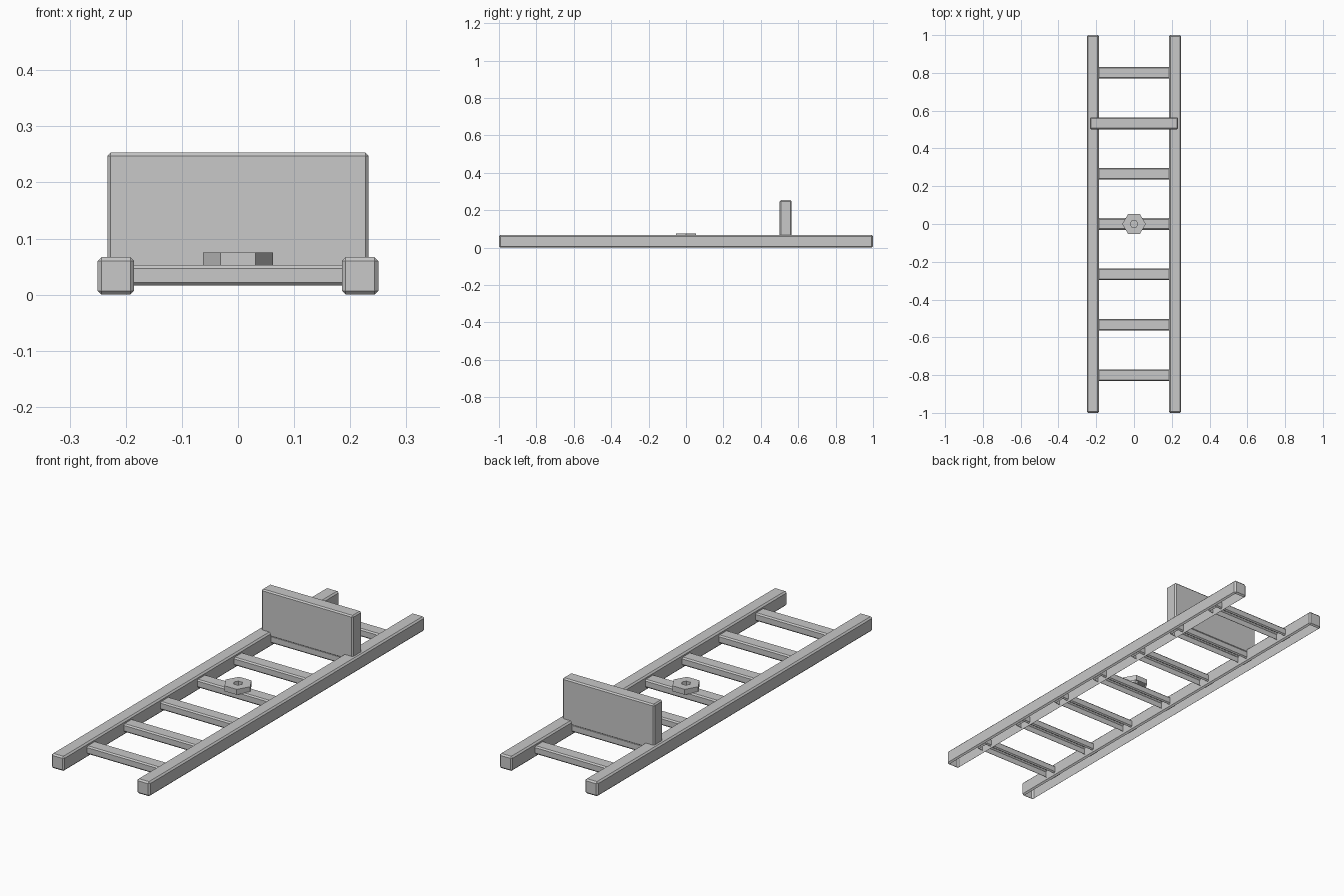
import bpy, bmesh, math

if "Cube" in bpy.data.objects:
    bpy.data.objects.remove(bpy.data.objects["Cube"])

grey = bpy.data.materials.new("plain grey")
grey.diffuse_color = (0.58, 0.58, 0.58, 1)
grey.use_nodes = True
grey.node_tree.nodes["Principled BSDF"].inputs["Base Color"].default_value = grey.diffuse_color


def finish(name, bm):
    mesh = bpy.data.meshes.new(name)
    bm.to_mesh(mesh)
    bm.free()
    mesh.materials.append(grey)
    obj = bpy.data.objects.new(name, mesh)
    bpy.context.collection.objects.link(obj)
    return obj


def beam(name, lo, hi, chamfer):
    """Chamfered box with an open underside."""
    bm = bmesh.new()
    bmesh.ops.create_cube(bm, size=1)
    for v in bm.verts:
        v.co = [(a + b) / 2 + c * (b - a) for a, b, c in zip(lo, hi, v.co)]
    bmesh.ops.bevel(bm, geom=bm.edges[:], offset=chamfer, segments=1,
                    affect='EDGES', profile=0.5)
    bm.normal_update()
    under = [f for f in bm.faces if f.normal.z < -0.95]
    bmesh.ops.delete(bm, geom=under, context='FACES')
    return finish(name, bm)


# Two long side rails
for side, x in (("left", -0.2175), ("right", 0.2175)):
    beam(side + "_rail", (x - 0.0325, -1, 0), (x + 0.0325, 1, 0.067), 0.007)

# Seven rungs, ends buried in the hollow rails
for i in range(7):
    y = (i - 3) * 0.8 / 3
    beam(f"rung_{i + 1}", (-0.218, y - 0.031, 0.016), (0.218, y + 0.031, 0.053), 0.006)

# Upright board near the back
beam("stop_board", (-0.233, 0.501, 0.045), (0.233, 0.565, 0.253), 0.006)

# Hexagonal nut on the middle rung: top ring, outer wall and hole wall
bm = bmesh.new()
rings = []
for r, z in ((0.062, 0.05), (0.062, 0.075), (0.02, 0.075), (0.02, 0.05)):
    rings.append([bm.verts.new((r * math.cos(math.tau * k / 6),
                                r * math.sin(math.tau * k / 6), z)) for k in range(6)])
for a, b in zip(rings, rings[1:]):
    for k in range(6):
        n = (k + 1) % 6
        bm.faces.new((a[k], a[n], b[n], b[k]))
finish("hex_nut", bm)
